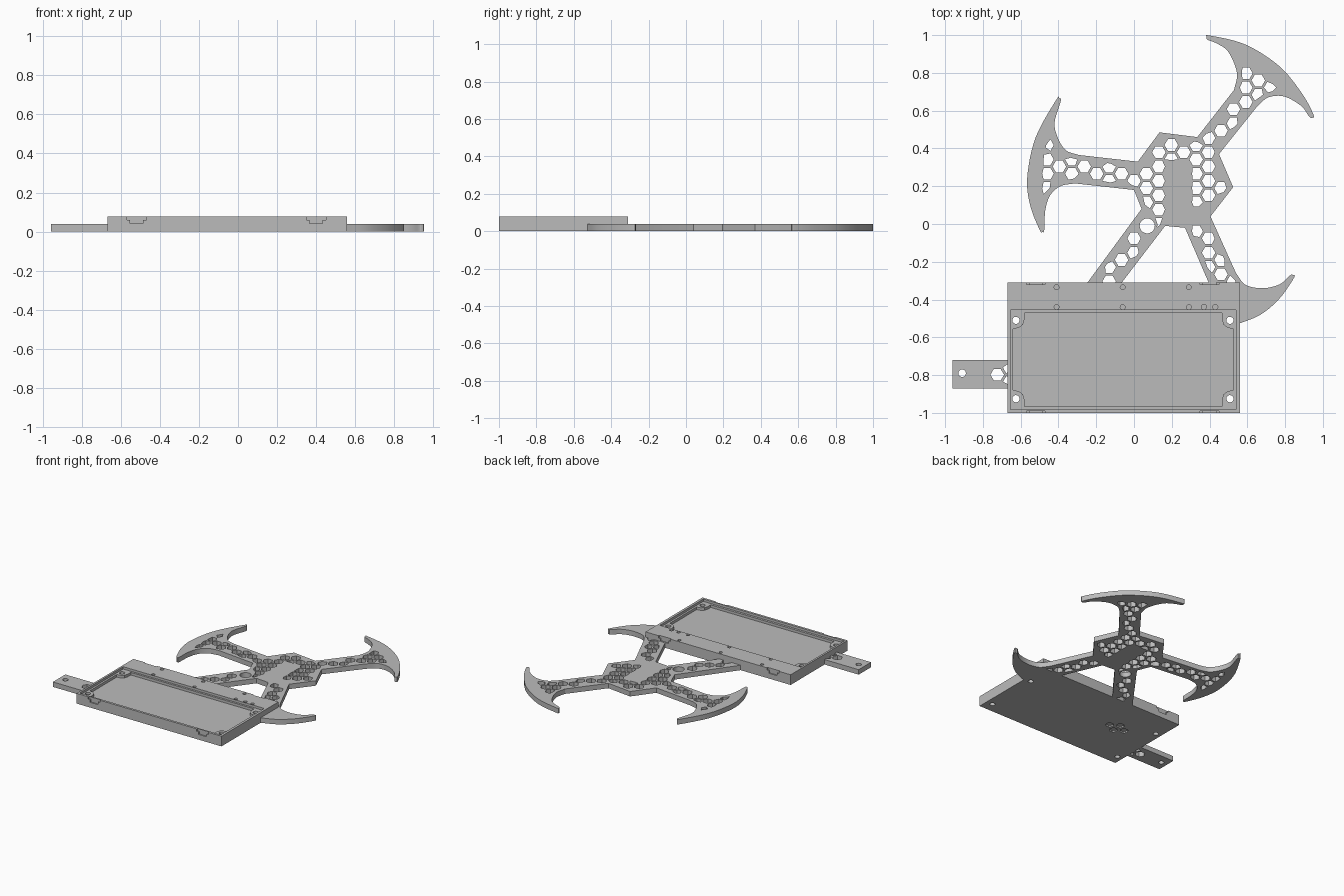
import bpy, bmesh, math
from mathutils import Vector
from mathutils.geometry import intersect_point_line

cube = bpy.data.objects.get("Cube")
if cube:
    bpy.data.objects.remove(cube)

grey = bpy.data.materials.new("plain grey")
grey.use_nodes = True
grey.diffuse_color = (0.5, 0.5, 0.5, 1)
grey.node_tree.nodes["Principled BSDF"].inputs["Base Color"].default_value = (0.5, 0.5, 0.5, 1)


def plate(name, loops, z0, z1):
    """Flat plate from an outline followed by its hole loops."""
    curve = bpy.data.curves.new(name + "_profile", "CURVE")
    curve.dimensions = "2D"
    curve.fill_mode = "BOTH"
    curve.extrude = (z1 - z0) / 2
    for loop in loops:
        spline = curve.splines.new("POLY")
        spline.points.add(len(loop) - 1)
        for point, p in zip(spline.points, loop):
            point.co = (p[0], p[1], 0, 1)
        spline.use_cyclic_u = True
    helper = bpy.data.objects.new(name + "_helper", curve)
    bpy.context.collection.objects.link(helper)
    graph = bpy.context.evaluated_depsgraph_get()
    mesh = bpy.data.meshes.new_from_object(helper.evaluated_get(graph))
    bpy.data.objects.remove(helper)
    bm = bmesh.new()
    bm.from_mesh(mesh)
    bmesh.ops.remove_doubles(bm, verts=bm.verts, dist=1e-5)
    bmesh.ops.recalc_face_normals(bm, faces=bm.faces)
    bm.to_mesh(mesh)
    bm.free()
    mesh.materials.clear()
    mesh.materials.append(grey)
    obj = bpy.data.objects.new(name, mesh)
    obj.location.z = (z0 + z1) / 2
    bpy.context.collection.objects.link(obj)
    bpy.ops.object.select_all(action="DESELECT")
    obj.select_set(True)
    bpy.context.view_layer.objects.active = obj
    bpy.ops.object.shade_smooth_by_angle(angle=math.radians(25))
    return obj


def ring(x, y, r, n=20):
    return [(x + r * math.cos(math.tau * i / n), y + r * math.sin(math.tau * i / n)) for i in range(n)]


def rect(x0, y0, x1, y1):
    return [(x0, y0), (x1, y0), (x1, y1), (x0, y1)]


def smooth(points, steps=6):
    """Smooth path through the given points."""
    pts = [Vector(p) for p in points]
    pts = [pts[0] * 2 - pts[1]] + pts + [pts[-1] * 2 - pts[-2]]
    path = []
    for a, b, c, d in zip(pts, pts[1:], pts[2:], pts[3:]):
        for i in range(steps):
            t = i / steps
            path.append(0.5 * (2 * b + (c - a) * t + (2 * a - 5 * b + 4 * c - d) * t ** 2
                               + (3 * b - a - 3 * c + d) * t ** 3))
    return path + [pts[-2]]


def clearance(p, outline):
    """Distance to the outline, negative outside it."""
    p, inside, best = Vector(p), False, 9.0
    for a, b in zip(outline, outline[1:] + outline[:1]):
        a, b = Vector(a), Vector(b)
        if (a.y > p.y) != (b.y > p.y) and p.x < a.x + (p.y - a.y) / (b.y - a.y) * (b.x - a.x):
            inside = not inside
        if (b - a).length > 1e-6:
            q, t = intersect_point_line(p, a, b)
            near = a.lerp(b, min(1, max(0, t)))
            best = min(best, (p - near).length)
    return best if inside else -best


def honeycomb(outline, allowed, margin, pitch=0.076, radius=0.036):
    """Hexagon holes, trimmed where they meet the border."""
    loops = []
    for i in range(-16, 17):
        for j in range(-16, 17):
            c = Vector((i * pitch * 0.866, (j + 0.5 * (i % 2)) * pitch))
            if not allowed(c) or clearance(c, outline) < margin + 0.008:
                continue
            loop = []
            for k in range(6):
                ray = Vector((math.cos(k * math.pi / 3), math.sin(k * math.pi / 3))) * radius
                s = 1.0
                while s > 0.15 and not (allowed(c + ray * s) and clearance(c + ray * s, outline) > margin):
                    s -= 0.1
                loop.append(c + ray * s)
            loops.append(loop)
    return loops


# Star frame outline: hub, straight arms and crescent fins
upper_fin = smooth([(.53, .71), (.545, .80), (.50, .91), (.44, .955), (.39, .975), (.385, .99), (.40, .998),
                    (.59, .95), (.77, .835), (.89, .69), (.95, .58), (.945, .563), (.928, .568),
                    (.885, .625), (.795, .675), (.71, .67), (.65, .62)])
lower_fin = smooth([(.54, -.26), (.59, -.322), (.68, -.34), (.77, -.32), (.825, -.273), (.84, -.27),
                    (.847, -.285), (.77, -.395), (.67, -.48), (.55, -.53)])
left_fin = smooth([(-.315, .215), (-.39, .2), (-.445, .15), (-.47, .07), (-.475, -.03), (-.485, -.043),
                   (-.50, -.03), (-.55, .1), (-.565, .25), (-.52, .46), (-.41, .66), (-.395, .665),
                   (-.388, .65), (-.42, .54), (-.405, .46), (-.36, .39), (-.29, .365)])
star = ([(.135, .485), (.335, .46)] + upper_fin + [(.45, .37), (.525, .195), (.405, .04)] + lower_fin
        + [(.545, -.44), (.44, -.42), (.395, -.31), (.27, -.02), (.165, -.01), (-.103, -.36),
           (-.283, -.36), (.04, .08), (0, .18)] + left_fin + [(.02, .33)])
star = [Vector(p) for p in star]
hub = Vector((.23, .23))
peg = Vector((.07, -.01))


def on_star(p):
    solid = abs(p.x - .235) < .07 and .02 < p.y < .34 or abs(p.x - .31) < .05 and .02 < p.y < .09
    return not solid and (p - hub).length < .72 and (p - peg).length > .052


plate("star_frame", [star, ring(*peg, .04)] + honeycomb(star, on_star, .024), 0, .038)

# Mounting tab beside the tray
tab = rect(-.96, -.87, -.62, -.72)
plate("mounting_tab", [tab, ring(-.91, -.79, .02)]
      + honeycomb(tab, lambda p: -.765 < p.x < -.65, .02), 0, .038)

# Tray: stacked plates for base, ledge with screw bosses, and rim
X0, X1, Y0, Y1 = -.67, .56, -1.0, -.31
MX, MY = -.057, -.7175


def tray_outline(half, depth=.009):
    """Rectangle with two clip notches along the front and the back."""
    front = [(X0, Y0)]
    for x in (-.52, .4):
        front += [(x - half, Y0), (x - half, Y0 + depth), (x + half, Y0 + depth), (x + half, Y0)]
    front.append((X1, Y0))
    return front + [(x, Y0 + Y1 - y) for x, y in reversed(front)]


def mirrored(quarter):
    """Closed loop from one corner run, mirrored about the pocket centre."""
    half = quarter + [(2 * MX - x, y) for x, y in reversed(quarter)]
    return half + [(x, 2 * MY - y) for x, y in reversed(half)]


screws = [ring(x, y, .019) for x in (-.625, .508) for y in (-.925, -.51)]
dents = [[Vector((x, y)) + Vector(p) for p in ring(0, 0, .03, 6)]
         for x, y in ((-.43, -.62), (-.365, -.582), (-.365, -.658), (-.30, -.62))]
pocket = mirrored([(-.64, -.555), (-.61, -.55), (-.588, -.533), (-.58, -.505), (-.58, -.47)])
lip = rect(-.655, -.982, .541, -.455)
pins = [ring(x, y, .013, 12) for x in (-.41, -.06, .29) for y in (-.335, -.44)]
pins += [ring(x, -.439, .014, 12) for x in (.37, .43)]

base = rect(X0, Y0, X1, Y1)
plate("tray_underside", [base] + screws + dents, 0, .01)
plate("tray_floor", [base] + screws, .01, .04)
plate("tray_ledge", [tray_outline(.034), pocket] + screws, .04, .06)
plate("tray_rim", [tray_outline(.05), lip] + pins, .06, .078)
